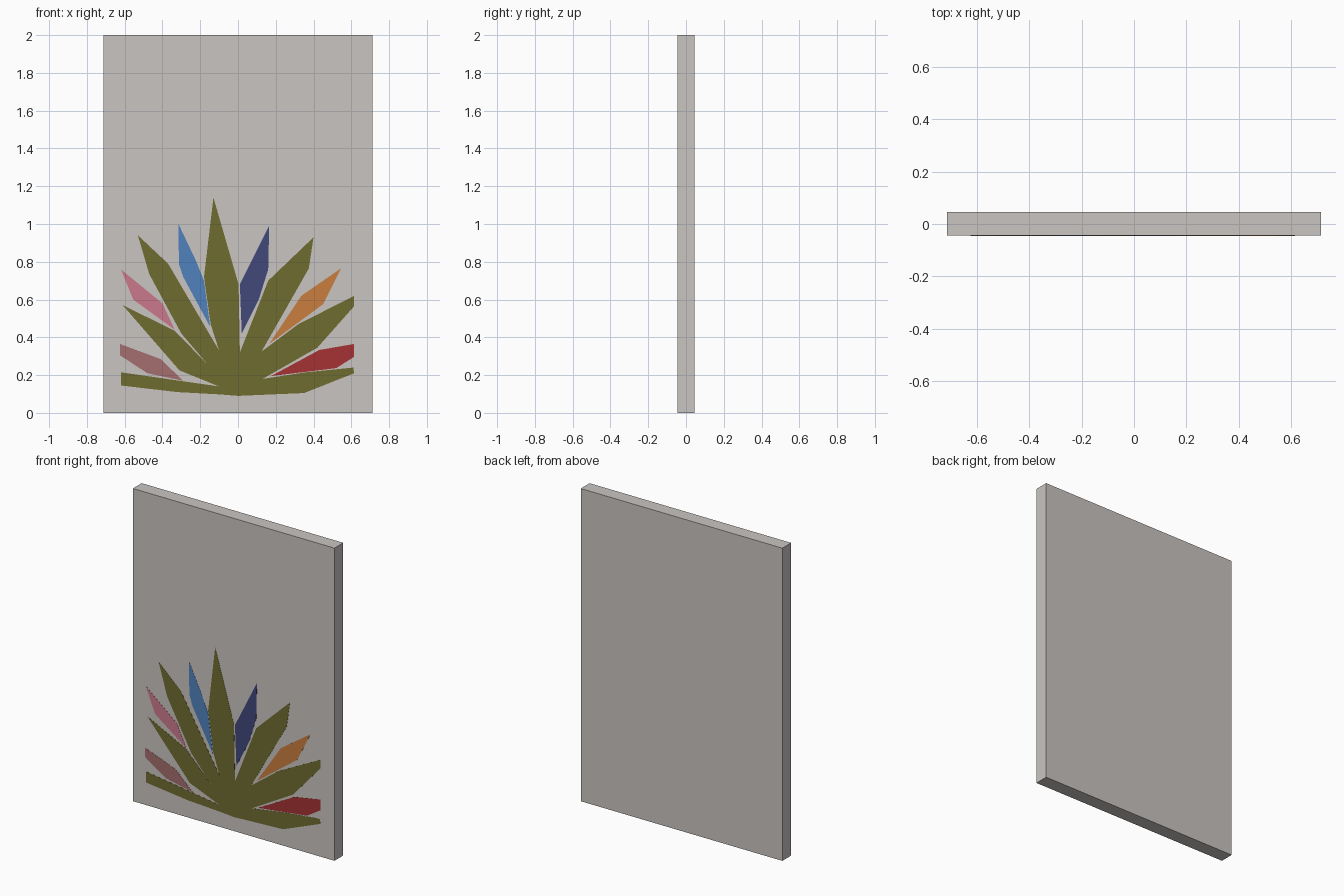
import bpy
import bmesh

HALF_W, HALF_D, HEIGHT = 0.713, 0.045, 2.0
PLATE = 0.002


def linear(c):
    c /= 255
    return c / 12.92 if c <= 0.04045 else ((c + 0.055) / 1.055) ** 2.4


def material(name, r, g, b):
    mat = bpy.data.materials.new(name)
    mat.diffuse_color = (linear(r), linear(g), linear(b), 1)
    return mat


def prism(name, outline, y0, y1, mat):
    """Extrude an (x, z) outline from y0 back to y1."""
    bm = bmesh.new()
    face = bm.faces.new([bm.verts.new((x, y0, z)) for x, z in outline])
    ext = bmesh.ops.extrude_face_region(bm, geom=[face], use_keep_orig=True)
    for v in ext["geom"]:
        if isinstance(v, bmesh.types.BMVert):
            v.co.y = y1
    bmesh.ops.recalc_face_normals(bm, faces=bm.faces)
    bmesh.ops.triangulate(bm, faces=[f for f in bm.faces if len(f.verts) > 4])
    mesh = bpy.data.meshes.new(name)
    bm.to_mesh(mesh)
    bm.free()
    mesh.materials.append(mat)
    obj = bpy.data.objects.new(name, mesh)
    bpy.context.collection.objects.link(obj)
    return obj


# Upright slab
prism("panel", [(-HALF_W, 0), (HALF_W, 0), (HALF_W, HEIGHT), (-HALF_W, HEIGHT)],
      -HALF_D + PLATE / 2, HALF_D, material("warm grey", 201, 197, 193))

# Fan of green leaves, one outline running clockwise from the base
leaves = [
    (0.0, 0.09), (-0.10, 0.098), (-0.32, 0.11), (-0.62, 0.145), (-0.62, 0.215),  # low left
    (-0.10, 0.14), (-0.31, 0.225), (-0.61, 0.57), (-0.335, 0.435),   # middle left
    (-0.155, 0.25), (-0.30, 0.42), (-0.47, 0.735), (-0.53, 0.94),    # upper left
    (-0.37, 0.79), (-0.10, 0.33), (-0.145, 0.47), (-0.18, 0.72),
    (-0.13, 1.14), (0.003, 0.68), (0.01, 0.32),                      # centre
    (0.16, 0.70), (0.40, 0.93), (0.375, 0.765), (0.125, 0.325),      # upper right
    (0.32, 0.47), (0.615, 0.62), (0.615, 0.565), (0.42, 0.345),      # middle right
    (0.13, 0.18), (0.36, 0.215), (0.61, 0.24), (0.615, 0.21), (0.35, 0.105),  # low right
]
prism("green_leaves", leaves, -HALF_D, -HALF_D + PLATE,
      material("olive green", 112, 108, 48))

# Coloured petals between the leaves
petals = {
    "light blue": ((80, 130, 190), [(-0.315, 1.0), (-0.22, 0.80), (-0.18, 0.70),
                                    (-0.147, 0.455), (-0.29, 0.72), (-0.313, 0.79)]),
    "navy": ((66, 72, 122), [(0.165, 0.99), (0.16, 0.76), (0.11, 0.60),
                             (0.02, 0.42), (0.01, 0.68)]),
    "pink": ((203, 122, 140), [(-0.62, 0.76), (-0.40, 0.58), (-0.335, 0.44),
                               (-0.555, 0.60)]),
    "orange": ((202, 127, 64), [(0.545, 0.765), (0.45, 0.575), (0.165, 0.365),
                                (0.335, 0.62)]),
    "dusty rose": ((165, 110, 110), [(-0.625, 0.365), (-0.41, 0.285), (-0.29, 0.17),
                                     (-0.48, 0.21), (-0.625, 0.305)]),
    "red": ((166, 50, 52), [(0.615, 0.365), (0.43, 0.333), (0.175, 0.195),
                            (0.52, 0.237), (0.615, 0.297)]),
}
for colour, (rgb, outline) in petals.items():
    prism(colour.replace(" ", "_") + "_petal", outline, -HALF_D, -HALF_D + PLATE,
          material(colour, *rgb))
